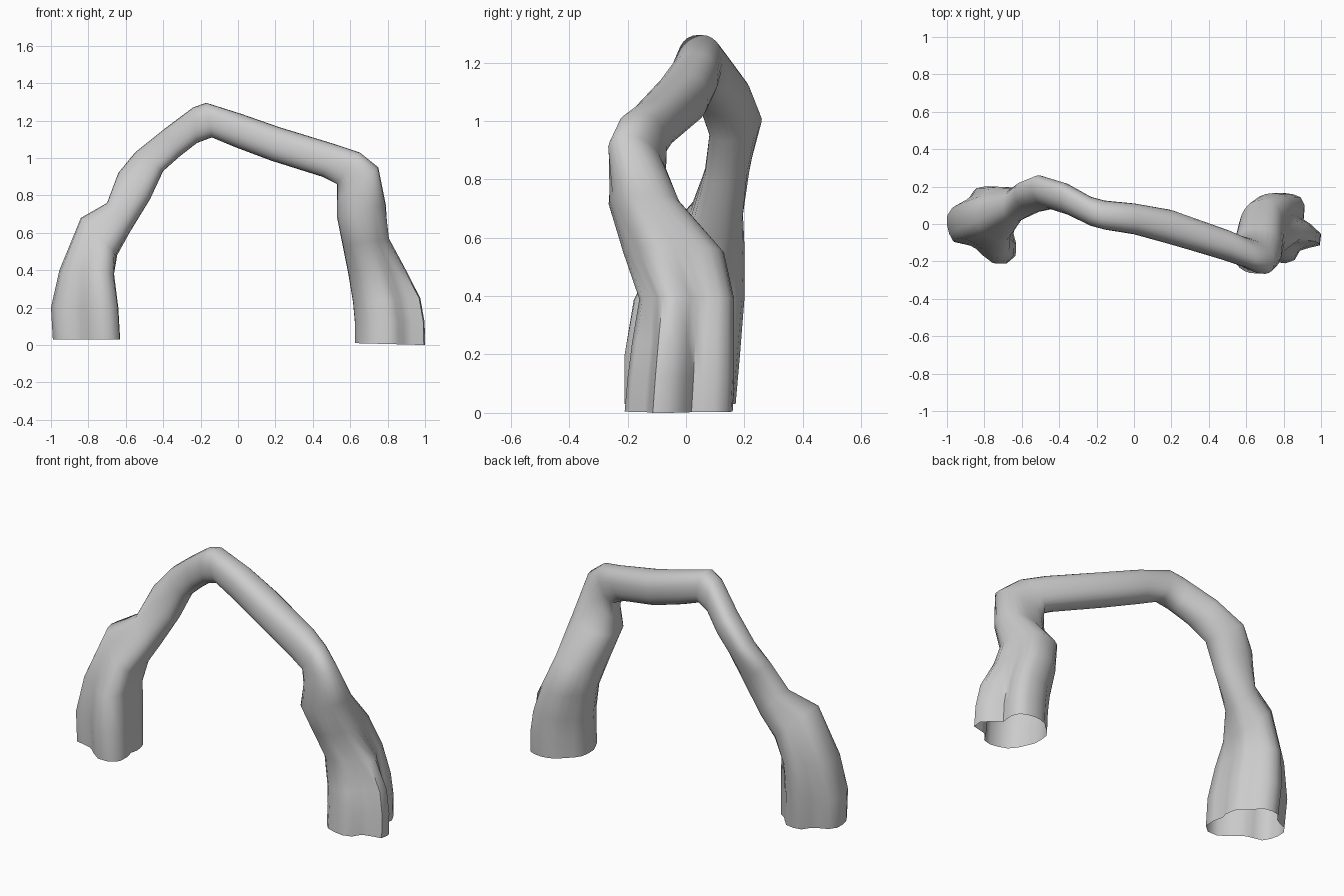
import bpy, bmesh
from math import cos, sin, tau, radians, copysign
from mathutils import Vector

if "Cube" in bpy.data.objects:
    bpy.data.objects.remove(bpy.data.objects["Cube"])

SIDES = 24

# Lobed foot outlines: radius at equal angles, starting on the outer side, then back, inner, front
LEFT_FOOT = [.19, .195, .185, .16, .155, .187, .19, .187, .165, .155, .17, .165,
             .165, .16, .195, .235, .24, .215, .165, .135, .13, .145, .18, .185]
RIGHT_FOOT = [.135, .10, .115, .145, .165, .165, .165, .165, .165, .16, .17, .18,
              .18, .185, .185, .195, .205, .20, .20, .19, .155, .17, .21, .195]

# Stations: outer x, z, inner x, z, front y, back y, lobe strength
LEFT_LEG = [
    (-.99, .03, -.63, .03, -.21, .17, 1),
    (-1.0, .20, -.64, .20, -.21, .185, 1),
    (-.955, .40, -.66, .38, -.18, .20, .85),
    (-.84, .68, -.645, .48, -.10, .20, .4),
    (-.70, .76, -.58, .60, .01, .195, .1),
]
# Stations: outer x, z, inner x, z, front y, back y, sideways lean of the outer edge
SPAN = [
    (-.64, .92, -.47, .78, .07, .22, .025),
    (-.55, 1.03, -.40, .93, .09, .25, .035),
    (-.40, 1.15, -.31, 1.01, .05, .215, .02),
    (-.24, 1.27, -.22, 1.08, -.01, .145, 0),
    (-.17, 1.295, -.14, 1.11, -.03, .125, 0),
    (.02, 1.235, -.02, 1.06, -.055, .11, 0),
    (.22, 1.165, .18, .985, -.11, .075, 0),
    (.53, 1.07, .45, .90, -.195, -.03, 0),
    (.65, 1.03, .53, .86, -.23, -.07, -.02),
    (.75, .95, .53, .78, -.255, -.08, -.04),
]
RIGHT_LEG = [
    (.79, .75, .53, .68, -.265, -.02, 0),
    (.81, .57, .56, .53, -.215, .13, .2),
    (.90, .40, .59, .38, -.16, .165, .65),
    (.975, .25, .615, .23, -.185, .165, 1),
    (.998, .12, .625, .12, -.20, .165, 1),
    (1.0, 0, .625, .01, -.21, .16, 1),
]


def fit(pts):
    """Outline fitted to a -1..1 box."""
    axes = []
    for vals in zip(*pts):
        lo, hi = min(vals), max(vals)
        axes.append([(2 * v - lo - hi) / (hi - lo) for v in vals])
    return list(zip(*axes))


def outline(radii):
    return fit([(r * cos(tau * i / SIDES), r * sin(tau * i / SIDES))
                for i, r in enumerate(radii)])


def soft(t):
    """Slightly squared circle."""
    return copysign(abs(t) ** .87, t)


ROUND = fit([(soft(cos(tau * i / SIDES)), soft(sin(tau * i / SIDES))) for i in range(SIDES)])


def ring(bm, station, lobed):
    xo, zo, xi, zi, y0, y1, extra = station
    w, lean = (extra, 0) if lobed else (0, extra)
    centre = Vector(((xo + xi) / 2, (y0 + y1) / 2, (zo + zi) / 2))
    u = Vector(((xo - xi) / 2, lean, (zo - zi) / 2))
    v = Vector((0, (y1 - y0) / 2, 0))
    return [bm.verts.new(centre + u * (a + (c - a) * w) + v * (b + (d - b) * w))
            for (a, b), (c, d) in zip(ROUND, lobed or ROUND)]


# Arch: one open-ended tube lofted from foot to foot
bm = bmesh.new()
rings = []
for stations, lobed in ((LEFT_LEG, outline(LEFT_FOOT)), (SPAN, None),
                        (RIGHT_LEG, outline(RIGHT_FOOT))):
    rings += [ring(bm, s, lobed) for s in stations]
for r, s in zip(rings, rings[1:]):
    for i in range(SIDES):
        j = (i + 1) % SIDES
        bm.faces.new((r[i], r[j], s[j], s[i]))
bmesh.ops.recalc_face_normals(bm, faces=bm.faces)
mesh = bpy.data.meshes.new("root_arch")
bm.to_mesh(mesh)
bm.free()
arch = bpy.data.objects.new("root_arch", mesh)
bpy.context.collection.objects.link(arch)

# Smooth shading with the sharp grooves kept
bpy.context.view_layer.objects.active = arch
arch.select_set(True)
bpy.ops.object.shade_smooth_by_angle(angle=radians(60))
